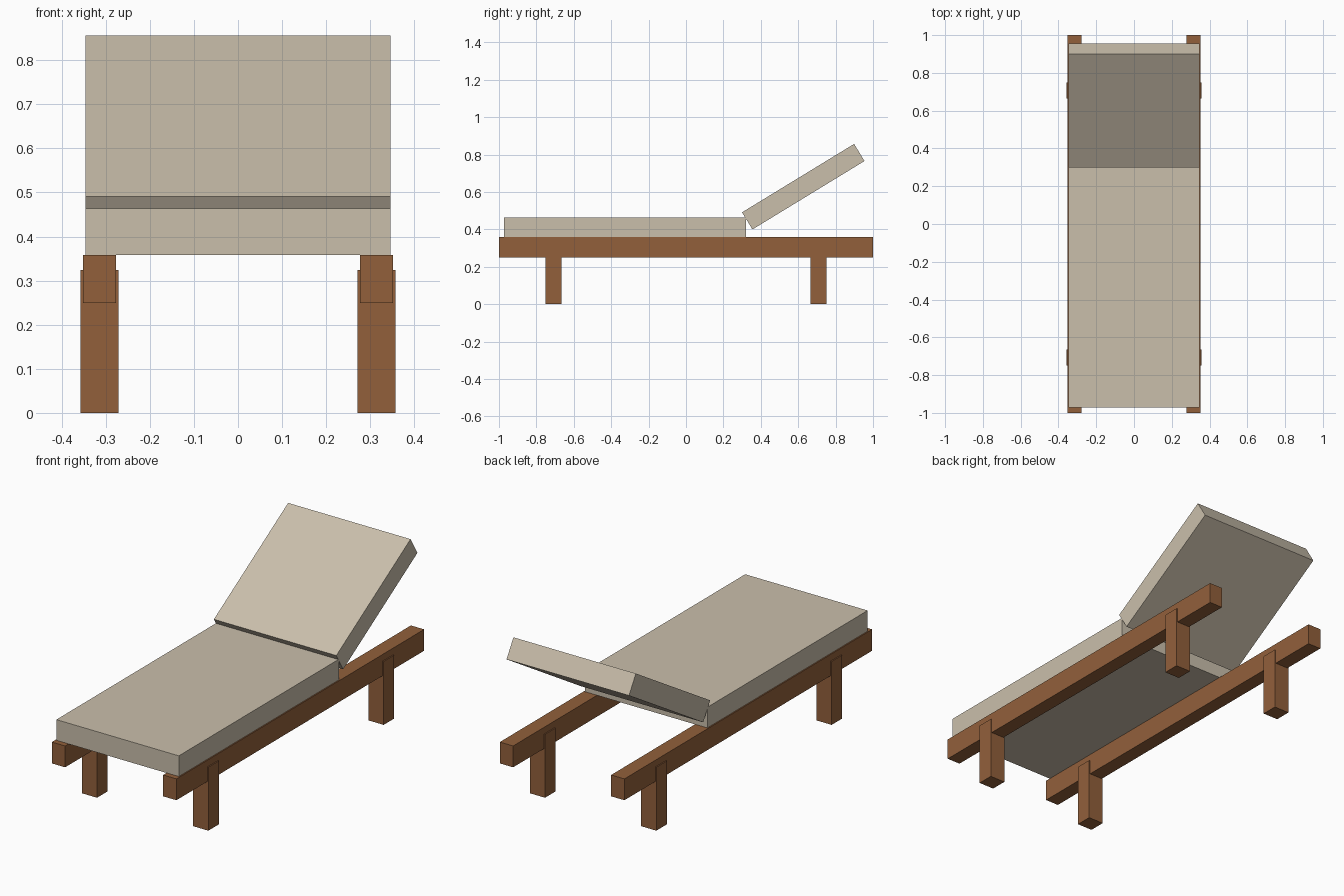
import bpy
import math

cube = bpy.data.objects.get("Cube")
if cube:
    bpy.data.objects.remove(cube, do_unlink=True)


def make_material(name, color):
    mat = bpy.data.materials.new(name)
    mat.use_nodes = True
    mat.diffuse_color = color
    mat.node_tree.nodes["Principled BSDF"].inputs["Base Color"].default_value = color
    return mat


fabric = make_material("beige_fabric", (0.59, 0.52, 0.41, 1))
wood = make_material("brown_wood", (0.287, 0.117, 0.044, 1))


def box(name, center, size, mat, tilt=0):
    bpy.ops.mesh.primitive_cube_add(size=1, location=center)
    obj = bpy.context.object
    obj.name = name
    obj.scale = size
    bpy.ops.object.transform_apply(location=False, rotation=False, scale=True)
    obj.rotation_euler.x = tilt
    obj.data.materials.append(mat)
    return obj


# Cushions: flat seat and reclined backrest
box("seat_cushion", (0, -0.325, 0.411), (0.692, 1.294, 0.106), fabric)
box("backrest_cushion", (0, 0.627, 0.628), (0.692, 0.702, 0.107), fabric,
    math.radians(31.4))

# Side rails with two legs each
for side, x in (("left", 1), ("right", -1)):
    box(side + "_rail", (x * 0.3145, 0, 0.304), (0.075, 2, 0.109), wood)
    for end, y in (("front", -1), ("back", 1)):
        box(f"{end}_{side}_leg", (x * 0.3145, y * 0.7075, 0.162),
            (0.086, 0.085, 0.324), wood)
